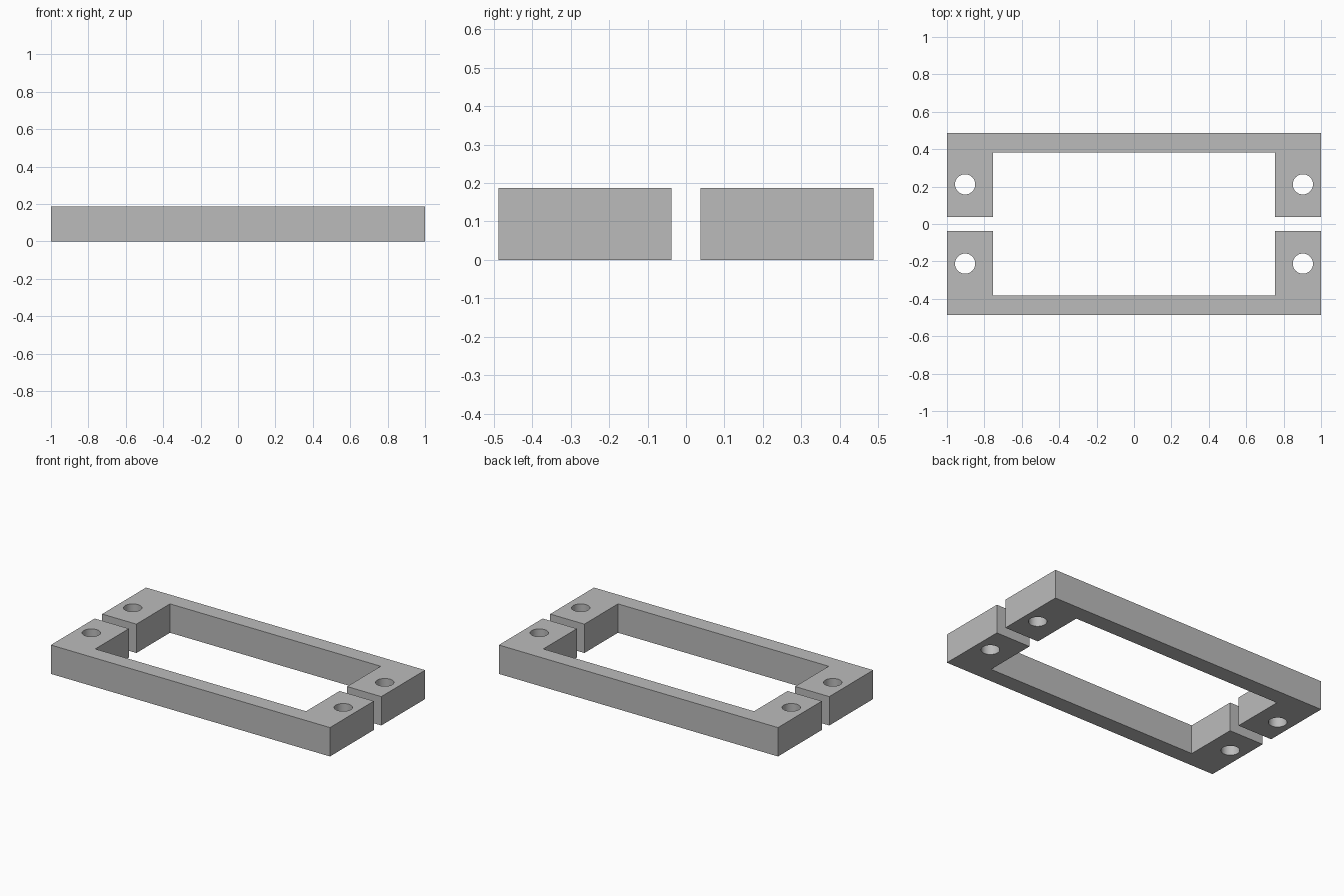
import bpy
import bmesh

cube = bpy.data.objects.get("Cube")
if cube:
    bpy.data.objects.remove(cube, do_unlink=True)

HEIGHT = 0.187
OUTER_Y, INNER_Y, END_Y = 0.487, 0.382, 0.038
INNER_X = 0.755
HOLE_X, HOLE_Y, HOLE_R = 0.903, 0.212, 0.054

grey = bpy.data.materials.new("plain grey")
grey.use_nodes = True
colour = (0.5, 0.5, 0.5, 1)
grey.diffuse_color = colour
grey.node_tree.nodes["Principled BSDF"].inputs["Base Color"].default_value = colour


def add_object(name, bm):
    bmesh.ops.recalc_face_normals(bm, faces=bm.faces)
    mesh = bpy.data.meshes.new(name)
    bm.to_mesh(mesh)
    bm.free()
    mesh.materials.append(grey)
    obj = bpy.data.objects.new(name, mesh)
    bpy.context.scene.collection.objects.link(obj)
    return obj


def bracket(name, side):
    # U-shaped profile, extruded upwards
    half = [(1, OUTER_Y), (1, END_Y), (INNER_X, END_Y), (INNER_X, INNER_Y)]
    profile = half + [(-x, y) for x, y in reversed(half)]
    bm = bmesh.new()
    face = bm.faces.new([bm.verts.new((x, y * side, 0)) for x, y in profile])
    top = bmesh.ops.extrude_face_region(bm, geom=[face])["geom"]
    verts = [v for v in top if isinstance(v, bmesh.types.BMVert)]
    bmesh.ops.translate(bm, verts=verts, vec=(0, 0, HEIGHT))
    body = add_object(name, bm)

    # Round bolt holes through both ends
    for end, label in ((1, "left"), (-1, "right")):
        bm = bmesh.new()
        bmesh.ops.create_cone(bm, cap_ends=True, segments=48,
                              radius1=HOLE_R, radius2=HOLE_R, depth=1)
        cutter = add_object(f"{name}_{label}_hole_cutter", bm)
        cutter.location = (end * HOLE_X, side * HOLE_Y, HEIGHT / 2)
        cutter.hide_render = True
        cutter.hide_viewport = True
        cutter.display_type = 'WIRE'
        cut = body.modifiers.new(f"{label}_hole", 'BOOLEAN')
        cut.operation = 'DIFFERENCE'
        cut.solver = 'EXACT'
        cut.object = cutter

    # Bake the holes, remove the cutters and smooth the bores
    bpy.context.view_layer.update()
    graph = bpy.context.evaluated_depsgraph_get()
    body.data = bpy.data.meshes.new_from_object(body.evaluated_get(graph))
    for cut in list(body.modifiers):
        cutter = cut.object
        body.modifiers.remove(cut)
        bpy.data.objects.remove(cutter, do_unlink=True)
    bpy.ops.object.select_all(action='DESELECT')
    body.select_set(True)
    bpy.context.view_layer.objects.active = body
    bpy.ops.object.shade_smooth_by_angle()


bracket("front_bracket", -1)
bracket("back_bracket", 1)
